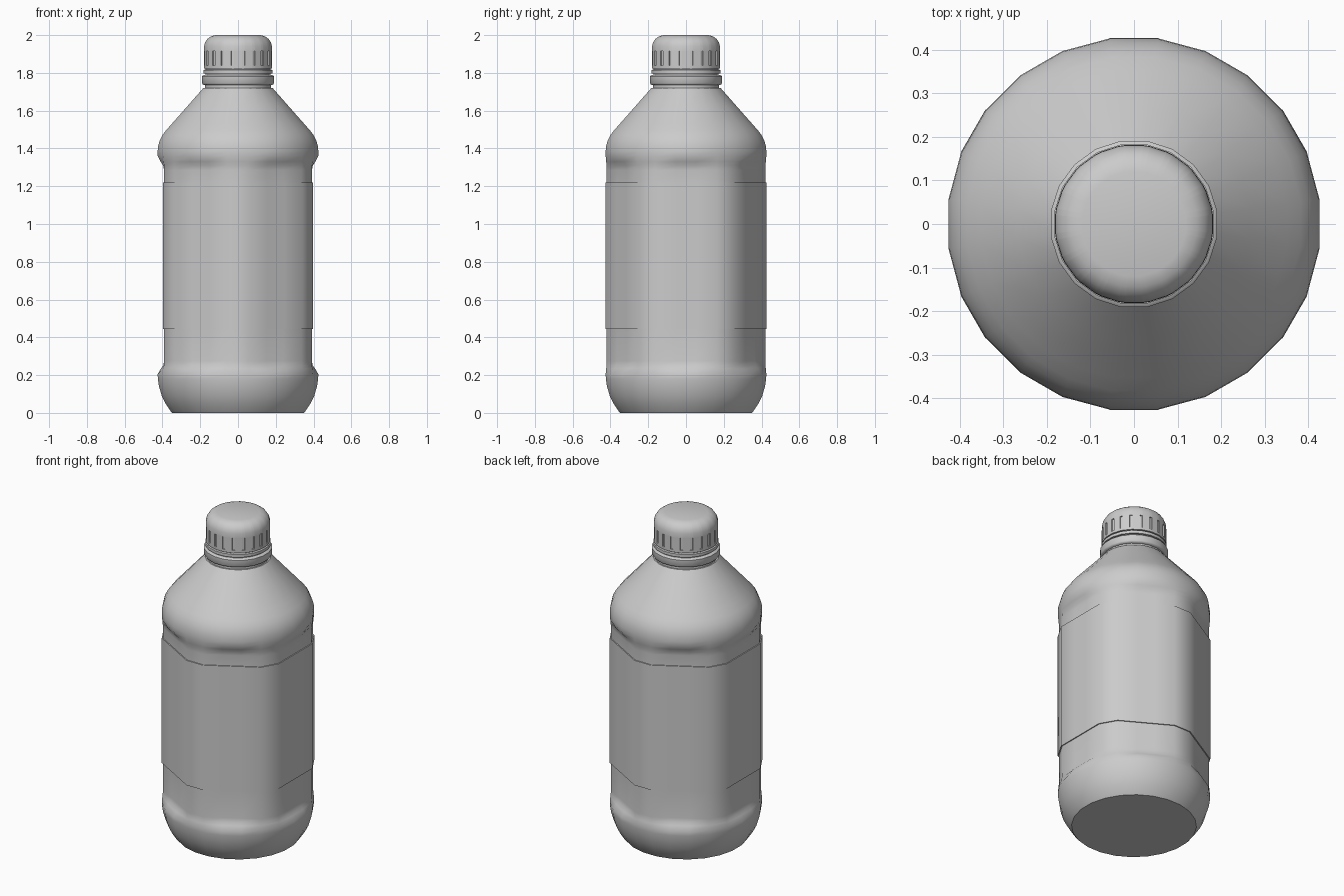
import bpy, bmesh
from math import sin, cos, radians

if "Cube" in bpy.data.objects:
    bpy.data.objects.remove(bpy.data.objects["Cube"])

plastic = bpy.data.materials.new("grey_plastic")
plastic.diffuse_color = (0.6, 0.6, 0.6, 1)
plastic.use_nodes = True
plastic.node_tree.nodes["Principled BSDF"].inputs["Base Color"].default_value = plastic.diffuse_color


def lathe(name, angles, rows, radius_at, cap_ends=True, smooth=40):
    """Skin stacked rings; radius_at(row, angle index, angle) gives each radius."""
    bm = bmesh.new()
    rings = []
    for row in rows:
        ring = []
        for i, a in enumerate(angles):
            r = radius_at(row, i, a)
            ring.append(bm.verts.new((r * cos(radians(a)), r * sin(radians(a)), row[0])))
        rings.append(ring)
    n = len(angles)
    for low, high in zip(rings, rings[1:]):
        for i in range(n):
            j = (i + 1) % n
            bm.faces.new((low[i], low[j], high[j], high[i]))
    if cap_ends:
        bm.faces.new(rings[0][::-1])
        bm.faces.new(rings[-1])
    mesh = bpy.data.meshes.new(name)
    bm.to_mesh(mesh)
    bm.free()
    mesh.materials.append(plastic)
    obj = bpy.data.objects.new(name, mesh)
    bpy.context.collection.objects.link(obj)
    bpy.ops.object.select_all(action='DESELECT')
    obj.select_set(True)
    bpy.context.view_layer.objects.active = obj
    bpy.ops.object.shade_smooth_by_angle(angle=radians(smooth))
    return obj


def panelled(row, i, a):
    """Round ring blended towards six flat panels with ribs between them."""
    z, r, blend, flat = row
    off = (a + 30) % 60 - 30
    if abs(off) > 23:
        return r
    return r + blend * (min(r, flat / cos(radians(off))) - r)


def plain(row, i, a):
    return row[1]


body_angles = [7.5 + 15 * k for k in range(24)]
neck_angles = [9 + 18 * k for k in range(20)]
R, FLAT = 0.429, 0.391

# Bottle body: height, radius, panel blend, panel distance
lower = [(0, .352), (.012, .362), (.05, .387), (.09, .407), (.14, .422), (.18, .428)]
upper = [(1.385, R), (1.41, .427), (1.44, .419), (1.47, .404), (1.495, .385),
         (1.53, .354), (1.625, .269), (1.72, .185)]
recess = [(.205, 0), (.235, .5), (.25, .85), (.275, 1), (.45, 1), (.83, 1), (1.21, 1),
          (1.285, 1), (1.31, .85), (1.33, .45), (1.36, 0)]
rows = ([(z, r, 0, FLAT) for z, r in lower]
        + [(z, R, b, FLAT) for z, b in recess]
        + [(z, r, 0, FLAT) for z, r in upper])
lathe("bottle_body", body_angles, rows, panelled)

# Wrap-around label, slightly proud of the panels
lathe("label", body_angles,
      [(.445, R - .002, 1, FLAT - .002), (.445, R + .005, 1, FLAT + .006),
       (1.22, R + .005, 1, FLAT + .006), (1.22, R - .002, 1, FLAT - .002)],
      panelled, cap_ends=False)

# Neck and its collar ring
lathe("neck", neck_angles, [(1.70, .178), (1.84, .174)], plain)
lathe("neck_collar", neck_angles,
      [(1.735, .178), (1.738, .188), (1.745, .193), (1.782, .193), (1.787, .188), (1.79, .176)],
      plain)

# Tamper band under the cap
lathe("tamper_band", neck_angles,
      [(1.796, .176), (1.797, .185), (1.815, .185), (1.818, .176)], plain)

# Screw cap with twenty narrow grip grooves
cap_angles = [9 + 18 * k + s for k in range(20) for s in (-2.6, -2.2, 2.2, 2.6)]
cap_rows = [(1.822, .176, 0), (1.823, .182, 0), (1.838, .182, 0), (1.839, .182, 1),
            (1.915, .182, 1), (1.916, .182, 0), (1.942, .181, 0), (1.962, .175, 0),
            (1.98, .163, 0), (1.993, .145, 0), (2.0, .12, 0)]


def grooved(row, i, a):
    in_groove = i % 4 in (1, 2)
    return row[1] - (.006 if row[2] and in_groove else 0)


lathe("cap", cap_angles, cap_rows, grooved)
